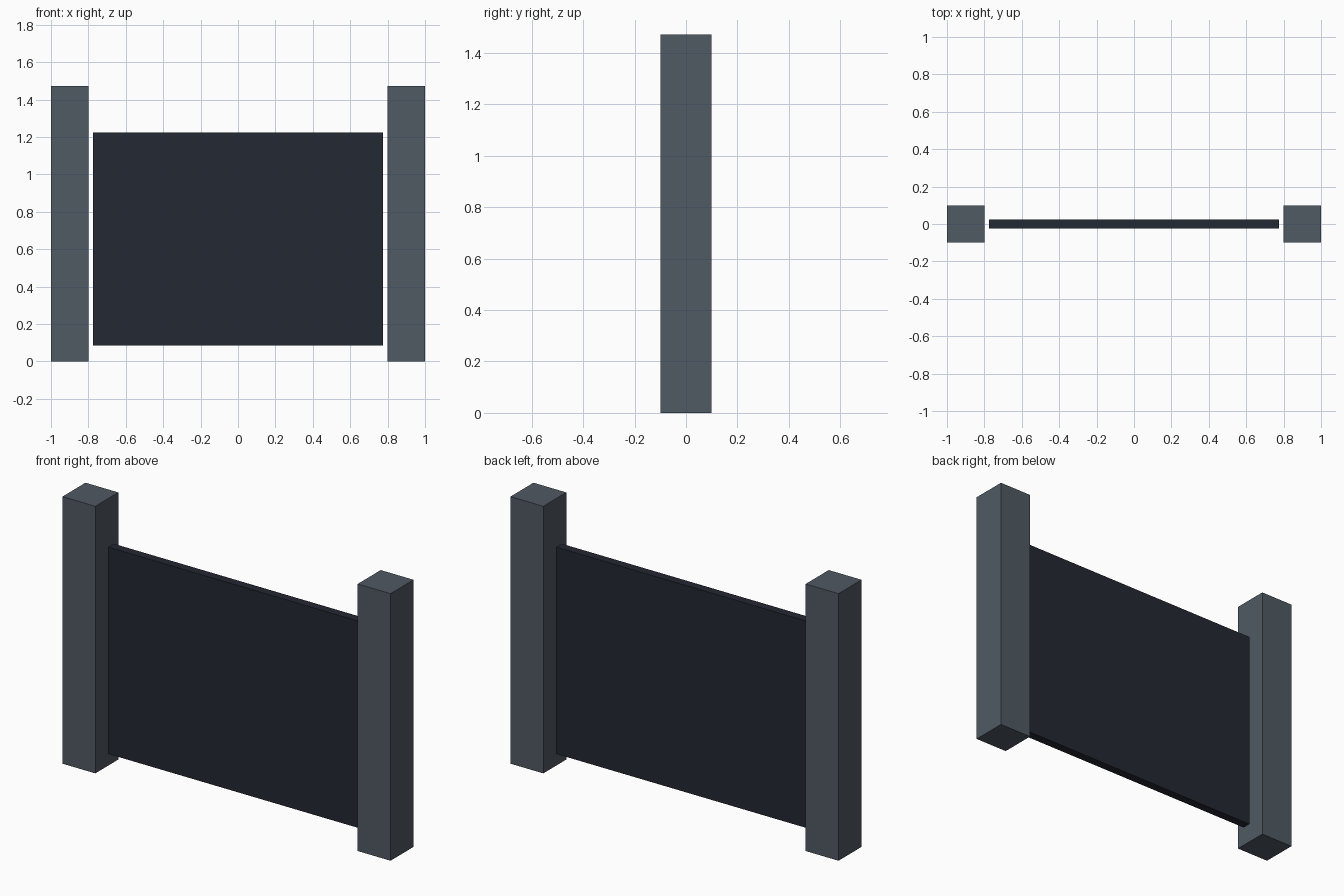
import bpy

if "Cube" in bpy.data.objects:
    bpy.data.objects.remove(bpy.data.objects["Cube"])


def material(name, color):
    mat = bpy.data.materials.new(name)
    mat.diffuse_color = color
    mat.use_nodes = True
    mat.node_tree.nodes["Principled BSDF"].inputs["Base Color"].default_value = mat.diffuse_color
    return mat


def box(name, x, y, z, mat):
    """Box spanning the given (min, max) ranges."""
    spans = (x, y, z)
    bpy.ops.mesh.primitive_cube_add(size=1, location=[(a + b) / 2 for a, b in spans])
    obj = bpy.context.object
    obj.name = name
    obj.scale = [b - a for a, b in spans]
    bpy.ops.object.transform_apply(location=False, rotation=False, scale=True)
    obj.data.materials.append(mat)
    return obj


post_grey = material("post_grey", (0.08, 0.10, 0.125, 1))
panel_dark = material("panel_dark", (0.017, 0.021, 0.032, 1))

# Square end posts
for side, x in (("left", (-1.0, -0.8)), ("right", (0.8, 1.0))):
    box(f"{side}_post", x, (-0.1, 0.1), (0, 1.472), post_grey)

# Thin panel hung between the posts, with a small gap on each side
box("panel", (-0.775, 0.775), (-0.024, 0.024), (0.085, 1.225), panel_dark)
